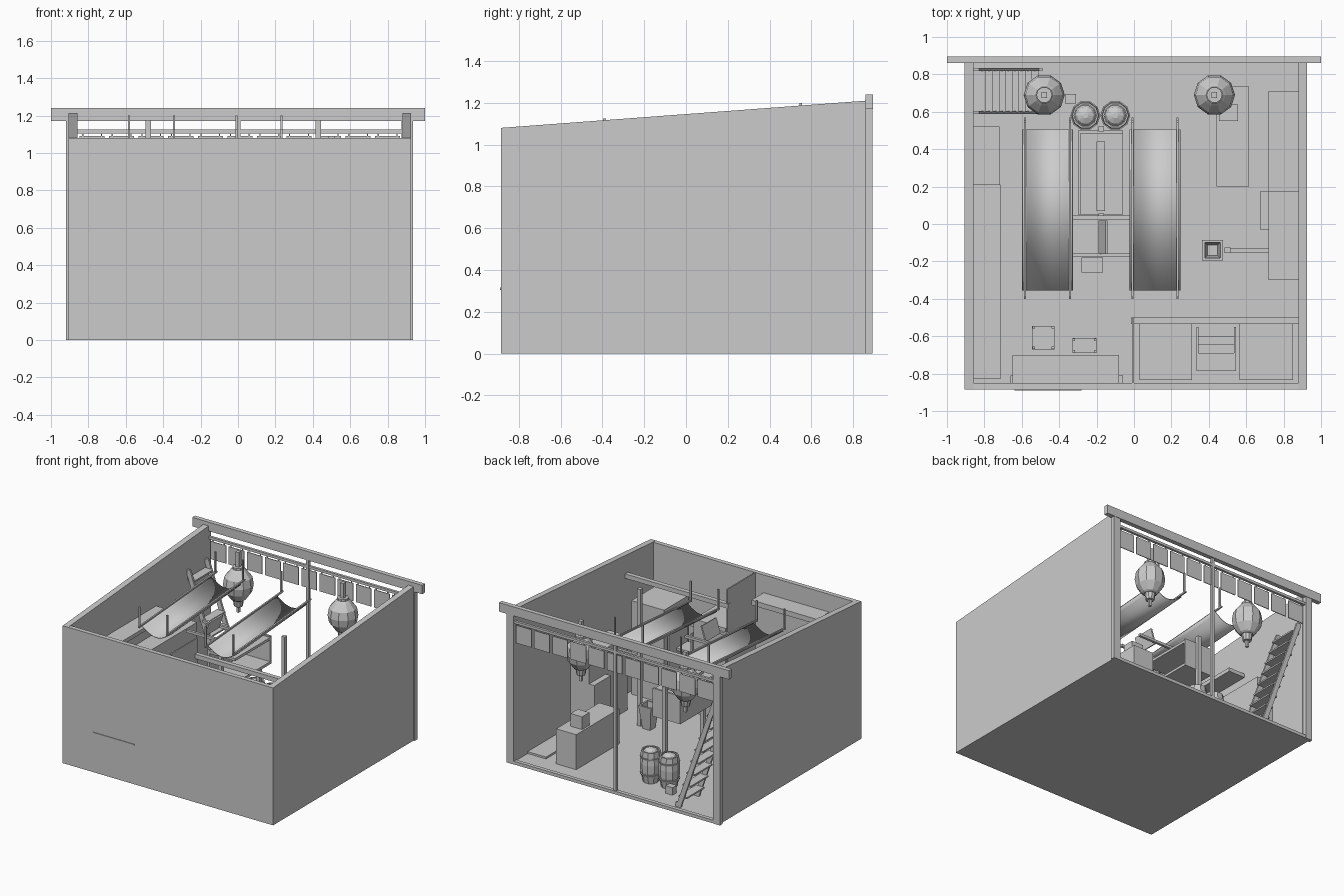
import bpy, bmesh, math
from mathutils import Matrix, Vector

cube = bpy.data.objects.get("Cube")
if cube:
    bpy.data.objects.remove(cube)

grey = bpy.data.materials.new("plain_grey")
grey.use_nodes = True
colour = (0.6, 0.6, 0.6, 1)
grey.diffuse_color = colour
grey.node_tree.nodes["Principled BSDF"].inputs["Base Color"].default_value = colour


def finish(name, bm):
    bmesh.ops.recalc_face_normals(bm, faces=bm.faces)
    mesh = bpy.data.meshes.new(name)
    bm.to_mesh(mesh)
    bm.free()
    mesh.materials.append(grey)
    ob = bpy.data.objects.new(name, mesh)
    bpy.context.collection.objects.link(ob)
    return ob


def box(name, x, y, z):
    """Box from (low, high) pairs."""
    bm = bmesh.new()
    mid = Vector([sum(p) / 2 for p in (x, y, z)])
    size = [p[1] - p[0] for p in (x, y, z)]
    bmesh.ops.create_cube(bm, size=1, matrix=Matrix.Translation(mid) @ Matrix.Diagonal((*size, 1)))
    return finish(name, bm)


def post(name, x, y, z0, z1, w):
    return box(name, (x - w / 2, x + w / 2), (y - w / 2, y + w / 2), (z0, z1))


def extrude_x(name, profile, x0, x1):
    """Extrude a (y, z) outline along x."""
    bm = bmesh.new()
    face = bm.faces.new([bm.verts.new((x0, y, z)) for y, z in profile])
    out = bmesh.ops.extrude_face_region(bm, geom=[face])
    bmesh.ops.translate(bm, vec=(x1 - x0, 0, 0),
                        verts=[v for v in out["geom"] if isinstance(v, bmesh.types.BMVert)])
    return finish(name, bm)


def lathe(name, x, y, profile, sides=10):
    """Turn an (r, z) outline around a vertical axis."""
    bm = bmesh.new()
    rings = [[bm.verts.new((x + r * math.cos(math.tau * i / sides),
                            y + r * math.sin(math.tau * i / sides), z))
              for i in range(sides)] for r, z in profile]
    for a, b in zip(rings, rings[1:]):
        for i in range(sides):
            j = (i + 1) % sides
            bm.faces.new((a[i], a[j], b[j], b[i]))
    bm.faces.new(rings[0])
    bm.faces.new(rings[-1])
    return finish(name, bm)


# Shell: floor, front wall and sloping side walls
box("floor", (-0.9, 0.92), (-0.88, 0.88), (0, 0.015))
box("front_wall", (-0.905, 0.925), (-0.885, -0.85), (0, 1.08))
slope = [(-0.885, 0), (0.86, 0), (0.86, 1.21), (-0.885, 1.08)]
extrude_x("right_wall", slope, -0.905, -0.858)
extrude_x("left_wall", slope, 0.88, 0.925)

# Open back: posts, beam, rails and hanging flags
box("back_right_post", (-0.92, -0.86), (0.86, 0.892), (0, 1.18))
box("back_left_post", (0.875, 0.935), (0.86, 0.892), (0, 1.18))
box("back_beam", (-1, 1), (0.86, 0.895), (1.17, 1.24))
post("back_middle_post", 0.0, 0.873, 0, 1.18, 0.025)
box("back_sill", (-0.86, 0.88), (0.86, 0.89), (0, 0.025))
box("back_rail", (-0.86, 0.88), (0.865, 0.885), (1.105, 1.125))
for i in range(11):
    x = -0.78 + i * 0.158
    box("flag", (x - 0.067, x + 0.067), (0.868, 0.874), (0.95, 1.09))
    for side in (-0.05, 0.05):
        post("flag_tie", x + side, 0.871, 1.09, 1.105, 0.006)

# Steep stairs
for y in (0.597, 0.825):
    extrude_x("stair_stringer", [(y - 0.008, 0), (y + 0.008, 0), (y + 0.008, 0.05), (y - 0.008, 0.05)],
              -0.53, -0.49)
    bm = bmesh.new()
    low = [bm.verts.new((x, y + d, 0.0)) for x, d in ((-0.53, -0.008), (-0.49, -0.008), (-0.49, 0.008), (-0.53, 0.008))]
    top = [bm.verts.new(v.co + Vector((-0.34, 0, 0.97))) for v in low]
    bm.faces.new(low)
    bm.faces.new(top)
    for i in range(4):
        j = (i + 1) % 4
        bm.faces.new((low[i], low[j], top[j], top[i]))
    finish("stair_stringer", bm)
for i in range(9):
    x, z = -0.545 - i * 0.035, 0.1 + i * 0.1
    box("stair_tread", (x - 0.035, x + 0.035), (0.6, 0.82), (z - 0.012, z))

# Lanterns with hanging bar and tassel
for x in (-0.48, 0.43):
    lathe("lantern", x, 0.69, [(0.045, 0.8), (0.06, 0.81), (0.1, 0.865), (0.11, 0.92),
                               (0.1, 0.98), (0.06, 1.03), (0.045, 1.045)])
    lathe("lantern_cap", x, 0.69, [(0.042, 1.04), (0.042, 1.06)])
    lathe("lantern_base", x, 0.69, [(0.032, 0.75), (0.04, 0.8)])
    post("lantern_tassel", x, 0.69, 0.7, 0.76, 0.02)
    post("lantern_bar", x, 0.69, 1.05, 1.175, 0.03)

# Barrels and a small crate
for x in (-0.26, -0.1):
    lathe("barrel", x, 0.58, [(0.058, 0.015), (0.075, 0.1), (0.078, 0.16), (0.07, 0.26),
                              (0.06, 0.26), (0.06, 0.245)])
    for z in (0.07, 0.2):
        lathe("barrel_hoop", x, 0.58, [(0.075, z), (0.08, z + 0.015)])
    lathe("barrel_fill", x, 0.58, [(0.06, 0.24), (0.045, 0.262), (0.015, 0.275)])
box("small_crate", (-0.37, -0.31), (0.645, 0.695), (0.015, 0.075))

# Sagging cloths with edge rods and hangers
for x0, x1 in ((-0.595, -0.33), (-0.02, 0.245)):
    bm = bmesh.new()
    rows = []
    for y, z in ((-0.355, 0.97), (0.505, 1.03)):
        rows.append([bm.verts.new((x0 + (x1 - x0) * i / 12, y,
                                   z - 0.065 * math.sin(math.pi * i / 12))) for i in range(13)])
    for i in range(12):
        bm.faces.new((rows[0][i], rows[0][i + 1], rows[1][i + 1], rows[1][i]))
    cloth = finish("sagging_cloth", bm)
    for p in cloth.data.polygons:
        p.use_smooth = True
    cloth.modifiers.new("thickness", "SOLIDIFY").thickness = 0.006
    for x in (x0 + 0.012, x1 - 0.012):
        extrude_x("cloth_rod", [(-0.4, 0.963), (0.57, 1.031), (0.57, 1.043), (-0.4, 0.975)], x - 0.006, x + 0.006)
        post("cloth_hanger", x, -0.39, 0.96, 1.125, 0.012)
        post("cloth_hanger", x, 0.55, 1.03, 1.2, 0.012)

# Raised central shelf on a post
for z in (0.5, 0.69):
    box("shelf_board", (-0.3, -0.06), (0.05, 0.5), (z - 0.02, z))
box("shelf_back", (-0.3, -0.06), (0.485, 0.5), (0.48, 0.7))
box("shelf_side", (-0.3, -0.285), (0.05, 0.5), (0.48, 0.7))
post("shelf_post", -0.175, 0.51, 0, 0.75, 0.03)
post("shelf_post", -0.175, 0.04, 0, 0.75, 0.03)
box("shelf_plank", (-0.2, -0.155), (0.07, 0.44), (0.69, 0.71))

# Small frame with a tilted panel between the cloths
for y in (-0.165, 0.035):
    box("frame_bar", (-0.33, -0.02), (y - 0.01, y + 0.01), (0.91, 0.93))
panel = box("tilted_panel", (-0.006, 0.006), (-0.16, 0.02), (-0.06, 0.06))
panel.location = (-0.165, 0, 0.97)
panel.rotation_euler.y = math.radians(18)
box("low_stool", (-0.28, -0.165), (-0.26, -0.18), (0.015, 0.2))

# Front left booth: partition, beam, cabinets and stepped shelf
box("partition", (-0.01, 0.0), (-0.85, -0.5), (0, 1.08))
box("booth_beam", (-0.015, 0.88), (-0.535, -0.5), (0.93, 0.965))
box("booth_cabinet", (0.03, 0.31), (-0.835, -0.535), (0.015, 0.75))
box("booth_cabinet", (0.565, 0.85), (-0.835, -0.535), (0.015, 0.75))
for i in range(3):
    box("booth_shelf", (0.335, 0.545), (-0.785, -0.69 + i * 0.045), (0.6 - i * 0.2, 0.62 - i * 0.2))
for x in (0.335, 0.535):
    box("booth_shelf_side", (x, x + 0.01), (-0.785, -0.55), (0.015, 0.62))

# Front right corner: table, wall shelf, stools and wall rail
box("wall_shelf", (-0.65, -0.08), (-0.85, -0.7), (0.9, 0.94))
box("wall_shelf_back", (-0.66, -0.06), (-0.85, -0.81), (0.86, 0.9))
box("side_table", (-0.62, -0.09), (-0.83, -0.72), (0.3, 0.33))
for x in (-0.6, -0.11):
    box("side_table_leg", (x - 0.015, x + 0.015), (-0.83, -0.72), (0.015, 0.3))
box("wall_rail", (-0.64, -0.28), (-0.89, -0.84), (0.305, 0.315))
for x0, x1, y0, y1 in ((-0.545, -0.425, -0.67, -0.545), (-0.33, -0.2, -0.69, -0.61)):
    box("stool_seat", (x0, x1), (y0, y1), (0.23, 0.25))
    for x in (x0 + 0.008, x1 - 0.008):
        for y in (y0 + 0.008, y1 - 0.008):
            post("stool_leg", x, y, 0.015, 0.26, 0.014)

# Right wall cabinet and upper shelf
box("long_cabinet", (-0.86, -0.72), (-0.83, 0.52), (0.015, 0.62))
box("upper_shelf", (-0.86, -0.715), (-0.83, 0.21), (0.8, 0.83))

# Left side: counter, cabinet, bench, bin and tall post
box("counter", (0.44, 0.615), (0.2, 0.735), (0.015, 0.29))
box("counter_box", (0.455, 0.555), (0.55, 0.64), (0.29, 0.39))
box("tall_cabinet", (0.72, 0.88), (-0.3, 0.175), (0.015, 0.6))
box("cabinet_step", (0.675, 0.72), (-0.03, 0.175), (0.015, 0.4))
box("low_platform", (0.72, 0.88), (0.175, 0.71), (0.015, 0.03))
post("tall_post", 0.5, -0.14, 0, 1.09, 0.03)
box("post_arm", (0.5, 0.72), (-0.152, -0.128), (0.54, 0.565))
s = math.sqrt(2) / 2
bin_ob = lathe("tapered_bin", 0, 0, [(0.06, 0.015), (0.1, 0.2), (0.075, 0.2), (0.05, 0.03)], 4)
bin_ob.rotation_euler.z = math.radians(45)
bin_ob.scale = (0.78, 0.78, 1)
bin_ob.location = (0.42, -0.14, 0)
